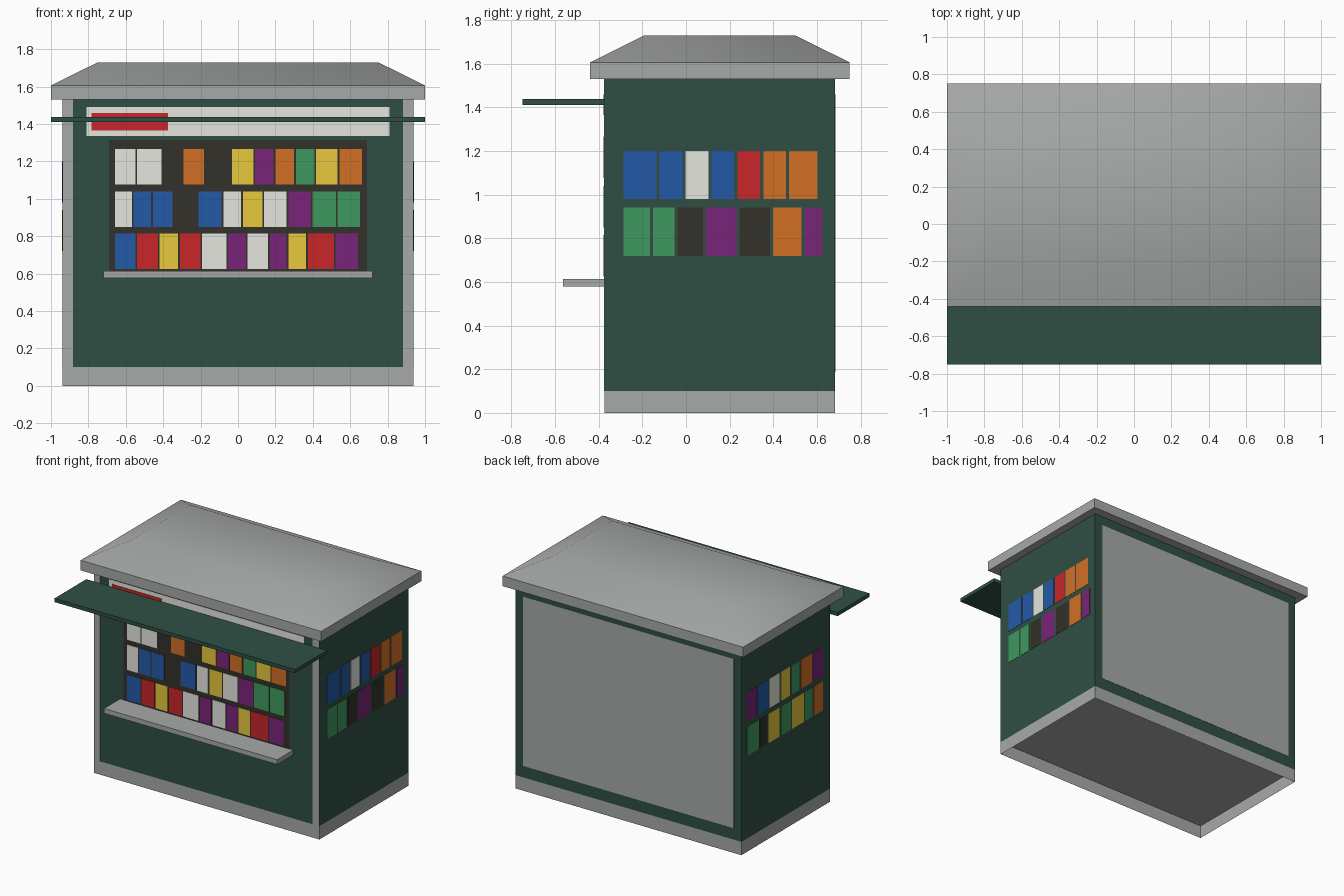
import bpy, bmesh
from mathutils import Vector

cube = bpy.data.objects.get("Cube")
if cube:
    bpy.data.objects.remove(cube, do_unlink=True)


def material(name, *srgb):
    lin = [((c / 255 + 0.055) / 1.055) ** 2.4 for c in srgb] + [1]
    m = bpy.data.materials.new(name)
    m.use_nodes = True
    m.diffuse_color = lin
    bsdf = m.node_tree.nodes["Principled BSDF"]
    bsdf.inputs["Base Color"].default_value = lin
    bsdf.inputs["Roughness"].default_value = 0.8
    return m


GREY = material("stone grey", 167, 170, 169)
PINE = material("dark green", 47, 79, 69)
COLOURS = {
    "W": material("off white", 230, 230, 224),
    "K": material("charcoal", 50, 49, 41),
    "B": material("blue", 36, 90, 168),
    "R": material("red", 200, 38, 40),
    "Y": material("yellow", 231, 200, 61),
    "P": material("purple", 122, 36, 121),
    "O": material("orange", 212, 112, 38),
    "G": material("leaf green", 62, 152, 94),
}

# Main wall extents
SIDE, FRONT, BACK = 0.938, -0.373, 0.682
SKIRT, EAVE, RIM, TOP = 0.1, 1.53, 1.606, 1.73


def add_box(bm, lo, hi, slot=0):
    lo, hi = Vector(lo), Vector(hi)
    made = bmesh.ops.create_cube(bm, size=1)["verts"]
    for v in made:
        v.co = (lo + hi) / 2 + v.co * (hi - lo)
    for f in {f for v in made for f in v.link_faces}:
        f.material_index = slot
    return made


def drop_bottom(bm):
    bm.normal_update()
    bmesh.ops.delete(bm, geom=[f for f in bm.faces if f.normal.z < -0.5],
                     context="FACES_ONLY")


def finish(name, bm, mats):
    me = bpy.data.meshes.new(name)
    bm.to_mesh(me)
    bm.free()
    for m in mats:
        me.materials.append(m)
    ob = bpy.data.objects.new(name, me)
    bpy.context.collection.objects.link(ob)
    return ob


def box(name, mat, lo, hi, open_bottom=False):
    bm = bmesh.new()
    add_box(bm, lo, hi)
    if open_bottom:
        drop_bottom(bm)
    return finish(name, bm, [mat])


def cover_row(name, wall, start, gap, z0, z1, row):
    """A row of covers such as 'W11 B9', widths in hundredths; '-' is a space."""
    bm = bmesh.new()
    at = start
    for item in row.split():
        end = at + float(item[1:]) / 100
        if item[0] != "-":
            slot = list(COLOURS).index(item[0])
            if wall == "front":
                lo, hi = (at, FRONT - 0.005, z0), (end, FRONT, z1)
            else:
                x = SIDE if wall == "left" else -SIDE
                # Covers sit just proud of the wall
                out = x * 1.002
                lo, hi = (min(x, out), at, z0), (max(x, out), end, z1)
            add_box(bm, lo, hi, slot)
        at = end + gap
    finish(name, bm, COLOURS.values())


# Walls, and below them the hollow skirt with a grey floor
box("walls", PINE, (-SIDE, FRONT, SKIRT), (SIDE, BACK, EAVE), open_bottom=True)
box("base_skirt", GREY, (-SIDE, FRONT, 0), (SIDE, BACK, SKIRT), open_bottom=True)

# Roof: flat rim and softly shaded hipped top
box("roof_rim", GREY, (-1, -0.44, EAVE), (1, 0.75, RIM))
bm = bmesh.new()
for v in add_box(bm, (-1, -0.44, RIM), (1, 0.75, TOP)):
    if v.co.z > RIM + 0.01:
        v.co.x *= 0.75
        v.co.y = 0.5 if v.co.y > 0 else -0.19
drop_bottom(bm)
for f in bm.faces:
    f.smooth = True
finish("roof_top", bm, [GREY])

# Front and back trim
for name, x in (("right_post", -0.935), ("left_post", 0.883)):
    box(name, GREY, (x, FRONT - 0.002, SKIRT), (x + 0.052, FRONT, EAVE))
box("back_panel", GREY, (-0.875, BACK, 0.187), (0.875, BACK + 0.002, 1.46))

# Sign band with its red plate
box("sign_band", COLOURS["W"], (-0.81, FRONT - 0.002, 1.335), (0.81, FRONT, 1.49))
box("sign_plate", COLOURS["R"], (-0.783, FRONT - 0.005, 1.365), (-0.375, FRONT, 1.46))

# Serving window, counter and awning
box("window", COLOURS["K"], (-0.69, FRONT - 0.002, 0.614), (0.69, FRONT, 1.315))
box("counter", GREY, (-0.72, -0.563, 0.578), (0.72, FRONT, 0.614))
box("awning", PINE, (-1, -0.75, 1.41), (1, FRONT, 1.438))

# Covers on display in the window
for i, (z, row) in enumerate((
        (1.077, "W11 W13 -10 O11 -13 Y11.5 P10 O10 G10 Y11.5 O12"),
        (0.85, "W9 B9.5 B10.5 -12 B12.5 W9.5 Y10.5 W12 P12 G12.5 G12"),
        (0.625, "B11 R11 Y10 R11 W13 P9.5 W11 P9 Y9.5 R14 P12"))):
    cover_row(f"window_row_{i}", "front", -0.658, 0.009, z, z + 0.19, row)

# Covers on the two side walls, listed from front to back
for wall, rows in (
        ("left", ("B15 B10.5 W10.5 B10.5 R10.5 O10.5 O13",
                  "G12 G10 K11.5 P14 K14 O13 P8")),
        ("right", ("P12 O13 G10 Y11 W12 B13 P11.5",
                   "O11 G9 Y14 G12 Y13 K9 G13.5"))):
    for z, label, row in zip((0.98, 0.72), ("upper", "lower"), rows):
        cover_row(f"{wall}_{label}_row", wall, -0.286, 0.014, z, z + 0.22, row)
